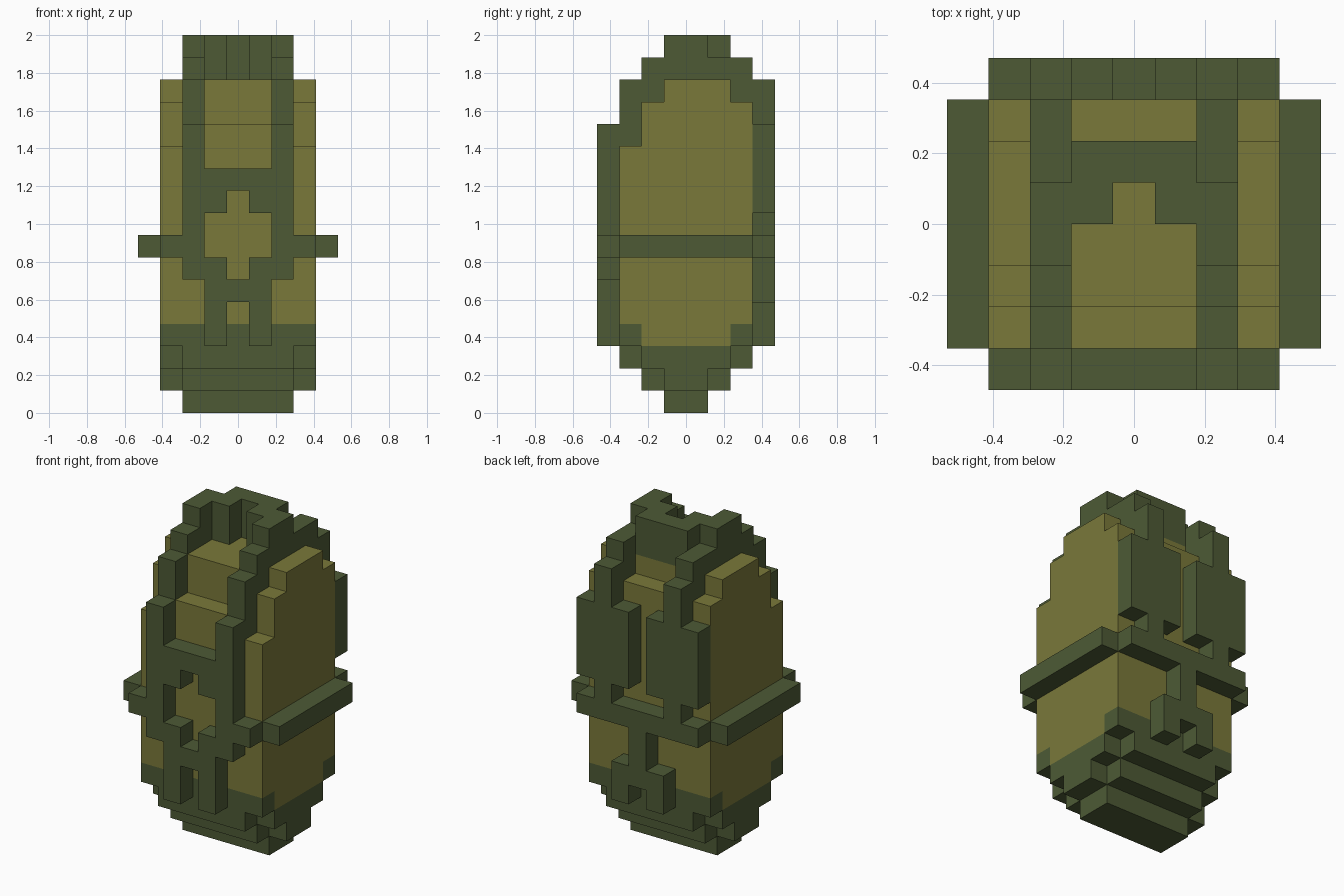
import bpy, bmesh

if "Cube" in bpy.data.objects:
    bpy.data.objects.remove(bpy.data.objects["Cube"], do_unlink=True)

U = 2 / 17  # edge of one block


def material(name, rgb):
    m = bpy.data.materials.new(name)
    m.use_nodes = True
    m.diffuse_color = (*rgb, 1)
    m.node_tree.nodes["Principled BSDF"].inputs["Base Color"].default_value = (*rgb, 1)
    return m


GREEN = material("dark_green", (0.075, 0.102, 0.036))
OLIVE = material("olive_yellow", (0.195, 0.190, 0.042))

# The two faces across each axis: direction and the four corners in order
SIDES = {
    (1, 0, 0): ((1, 0, 0), (1, 1, 0), (1, 1, 1), (1, 0, 1)),
    (-1, 0, 0): ((0, 0, 0), (0, 0, 1), (0, 1, 1), (0, 1, 0)),
    (0, 1, 0): ((0, 1, 0), (0, 1, 1), (1, 1, 1), (1, 1, 0)),
    (0, -1, 0): ((0, 0, 0), (1, 0, 0), (1, 0, 1), (0, 0, 1)),
    (0, 0, 1): ((0, 0, 1), (1, 0, 1), (1, 1, 1), (0, 1, 1)),
    (0, 0, -1): ((0, 0, 0), (0, 1, 0), (1, 1, 0), (1, 0, 0)),
}


def part(name, mat, *boxes):
    """Joined blocks, mirrored in x. Box: first and last column, y range, z range."""
    cells = {(s * x, y, z)
             for x0, x1, y0, y1, z0, z1 in boxes
             for x in range(x0, x1 + 1) for y in range(y0, y1)
             for z in range(z0, z1) for s in (-1, 1)}
    bm = bmesh.new()
    for x, y, z in sorted(cells):
        for (dx, dy, dz), corners in SIDES.items():
            if (x + dx, y + dy, z + dz) not in cells:
                bm.faces.new([bm.verts.new(((x + a - 0.5) * U, (y + b) * U, (z + c) * U))
                              for a, b, c in corners])
    bmesh.ops.remove_doubles(bm, verts=bm.verts, dist=1e-4)
    bmesh.ops.dissolve_limit(bm, angle_limit=0.01, verts=bm.verts, edges=bm.edges)
    mesh = bpy.data.meshes.new(name)
    bm.to_mesh(mesh)
    bm.free()
    mesh.materials.append(mat)
    bpy.context.collection.objects.link(bpy.data.objects.new(name, mesh))


# Stepped foot, with dark ends on the layer above it
part("base", GREEN,
     (0, 2, -1, 1, 0, 1), (0, 2, -2, 2, 1, 2), (3, 3, -1, 1, 1, 2),
     (0, 2, -3, 3, 2, 3), (3, 3, -2, 2, 2, 3),
     (0, 3, -3, -2, 3, 4), (0, 3, 2, 3, 3, 4))

# Body below and above the belt
part("lower_body", OLIVE, (0, 3, -2, 2, 3, 4), (0, 3, -3, 3, 4, 7))
part("upper_core", OLIVE,
     (0, 1, -3, 3, 7, 13), (0, 1, -2, 3, 13, 14), (0, 1, -2, 2, 14, 15))
part("side_panels", OLIVE,
     (3, 3, -3, 3, 8, 12), (3, 3, -2, 3, 12, 14), (3, 3, -1, 2, 14, 15))

# Belt, open at the front emblem
part("belt", GREEN,
     (2, 3, -4, 4, 7, 8), (4, 4, -3, 3, 7, 8), (0, 1, 3, 4, 7, 8))

# Two arched rails running over the top, joined by a crown
part("rails", GREEN,
     (2, 2, -4, 4, 8, 13), (2, 2, -3, 4, 13, 15),
     (2, 2, -2, 3, 15, 16), (2, 2, -1, 1, 16, 17))
part("crown", GREEN, (1, 1, 0, 2, 15, 17), (0, 0, 1, 2, 15, 17))

# Raised relief on the front
part("front_relief", GREEN,
     (1, 1, -4, -3, 3, 5), (0, 1, -4, -3, 5, 6), (1, 2, -4, -3, 6, 7),
     (1, 1, -4, -3, 9, 10), (0, 1, -4, -3, 10, 11))

# Back plates beside the rails, and the forked stem under the belt
part("back_plates", GREEN, (1, 1, 3, 4, 9, 13), (3, 3, 3, 4, 9, 13))
part("back_stem", GREEN, (0, 0, 3, 4, 4, 7), (1, 1, 3, 4, 3, 5))
